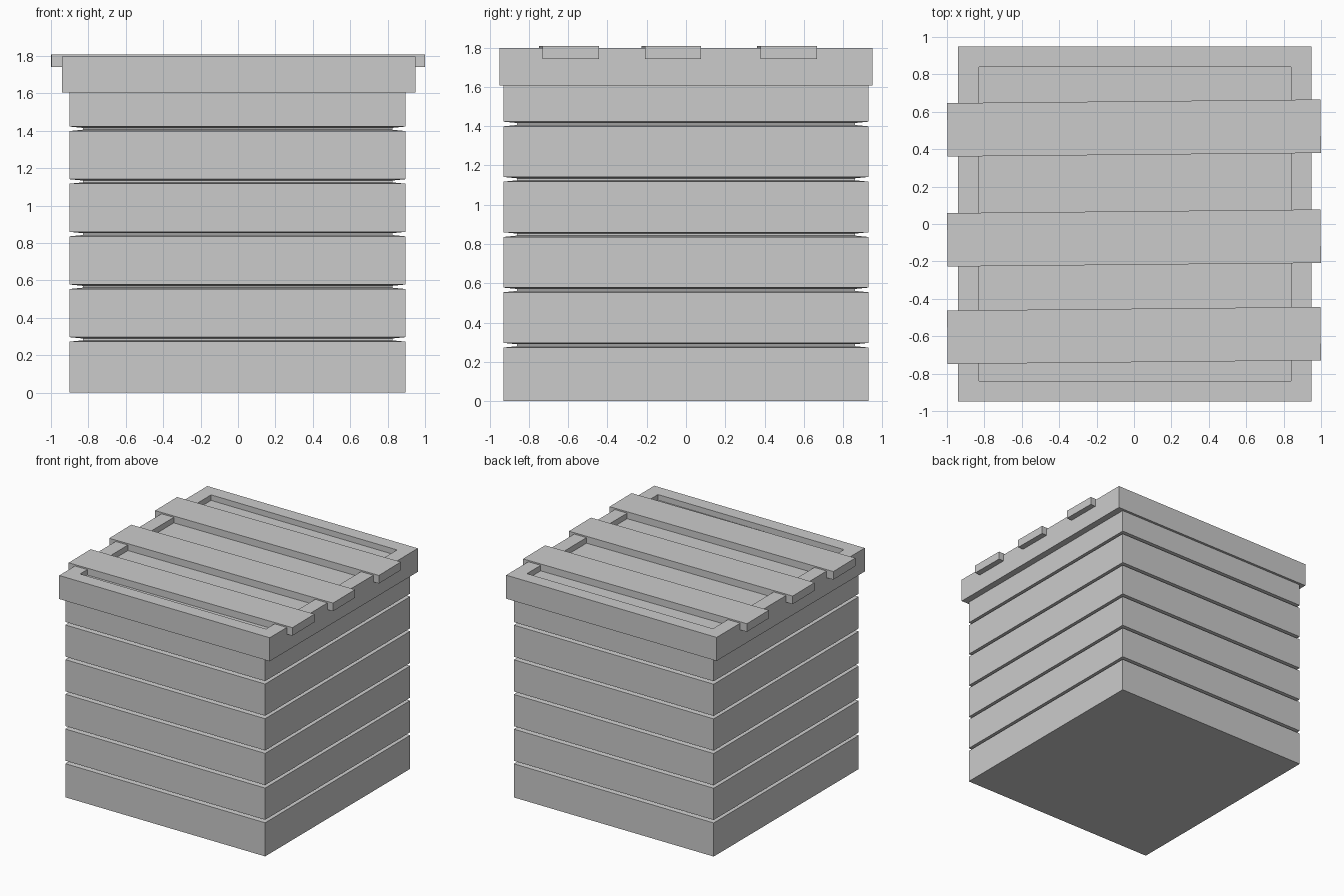
import bpy, bmesh, math

if "Cube" in bpy.data.objects:
    bpy.data.objects.remove(bpy.data.objects["Cube"])


def stacked_box(name, rings, centre):
    """Closed skin through rectangular rings given as (half_x, half_y, z)."""
    bm = bmesh.new()
    loops = [[bm.verts.new((sx * hx, sy * hy, z))
              for sx, sy in ((-1, -1), (1, -1), (1, 1), (-1, 1))]
             for hx, hy, z in rings]
    for a, b in zip(loops, loops[1:]):
        for i in range(4):
            j = (i + 1) % 4
            bm.faces.new((a[i], a[j], b[j], b[i]))
    bm.faces.new(loops[0][::-1])
    bm.faces.new(loops[-1])
    bmesh.ops.recalc_face_normals(bm, faces=bm.faces[:])
    mesh = bpy.data.meshes.new(name)
    bm.to_mesh(mesh)
    bm.free()
    obj = bpy.data.objects.new(name, mesh)
    obj.location = centre
    bpy.context.collection.objects.link(obj)
    return obj


# Crate body: six plank courses separated by narrow tapered grooves
HX, HY, DEPTH = 0.8975, 0.93, 0.07
rings = [(HX, HY, 0)]
for i in range(5):
    z = 0.273 + 0.2815 * i
    rings += [(HX, HY, z),
              (HX - DEPTH, HY - DEPTH, z + 0.007),
              (HX - DEPTH, HY - DEPTH, z + 0.017),
              (HX, HY, z + 0.024)]
rings.append((HX, HY, 1.61))
stacked_box("crate_body", rings, (-0.0025, 0, 0))

# Lid: overhanging frame with a shallow recessed panel on top
stacked_box("lid", [(0.945, 0.95, 1.606), (0.945, 0.95, 1.797),
                    (0.835, 0.84, 1.797), (0.835, 0.84, 1.752)], (0.005, 0, 0))

# Three slats laid across the lid, slightly askew
for i, y in enumerate((-0.596, -0.075, 0.513)):
    slat = stacked_box(f"lid_slat_{i + 1}",
                       [(0.998, 0.143, 1.742), (0.998, 0.143, 1.808)], (0, y, 0))
    slat.rotation_euler.z = math.radians(0.55)
